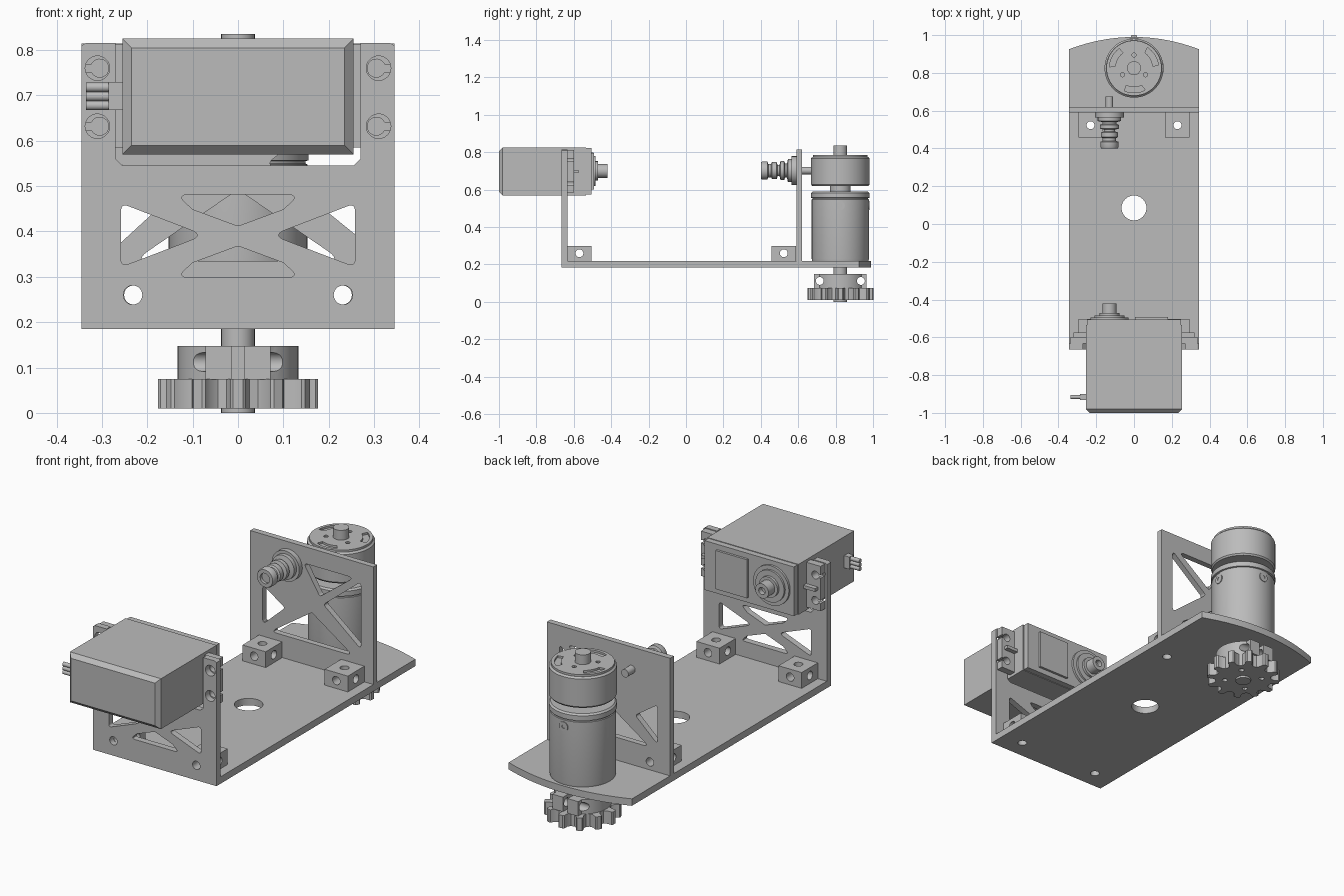
import bpy, bmesh, math
from mathutils import Vector, Matrix

cube = bpy.data.objects.get("Cube")
if cube:
    bpy.data.objects.remove(cube)

grey = bpy.data.materials.new("plain grey")
grey.use_nodes = True
colour = (0.5, 0.5, 0.5, 1)
grey.diffuse_color = colour
grey.node_tree.nodes["Principled BSDF"].inputs["Base Color"].default_value = colour

X, Y, Z = Vector((1, 0, 0)), Vector((0, 1, 0)), Vector((0, 0, 1))


def finish(name, bm, matrix=Matrix()):
    bmesh.ops.remove_doubles(bm, verts=bm.verts, dist=1e-5)
    bmesh.ops.recalc_face_normals(bm, faces=bm.faces)
    mesh = bpy.data.meshes.new(name)
    bm.to_mesh(mesh)
    bm.free()
    mesh.materials.clear()
    mesh.materials.append(grey)
    ob = bpy.data.objects.new(name, mesh)
    ob.matrix_world = matrix
    bpy.context.collection.objects.link(ob)
    return ob


def box(name, x, y, z, chamfer=0):
    """Box from ranges; chamfer trims the edges of its front face."""
    bm = bmesh.new()
    bmesh.ops.create_cube(bm, size=1)
    for v in bm.verts:
        v.co = [(a + b) / 2 + c * (b - a) for (a, b), c in zip((x, y, z), v.co)]
    if chamfer:
        front = [e for e in bm.edges if all(v.co.y < y[0] + 1e-4 for v in e.verts)]
        bmesh.ops.bevel(bm, geom=front, offset=chamfer, segments=1, affect='EDGES')
    return finish(name, bm)


def lathe(name, profile, loc, axis=Z, steps=48):
    """Turn (radius, height) points around an axis."""
    bm = bmesh.new()
    verts = [bm.verts.new((r, 0, h)) for r, h in profile]
    edges = [bm.edges.new(p) for p in zip(verts, verts[1:])]
    bmesh.ops.spin(bm, geom=verts + edges, cent=(0, 0, 0), axis=Z,
                   angle=math.tau, steps=steps)
    turn = axis.to_track_quat('Z', 'Y').to_matrix().to_4x4()
    return finish(name, bm, Matrix.Translation(loc) @ turn)


def rod(name, radius, length, loc, axis=Z):
    return lathe(name, [(0, 0), (radius, 0), (radius, length), (0, length)], loc, axis, 32)


def arc(cx, cy, r, start=0, end=360, n=32):
    step = (end - start) / n
    count = n if end - start == 360 else n + 1
    return [(cx + r * math.cos(math.radians(start + i * step)),
             cy + r * math.sin(math.radians(start + i * step))) for i in range(count)]


def rounded(points, r):
    out = []
    for i, p in enumerate(points):
        p = Vector(p)
        a = (Vector(points[i - 1]) - p).normalized()
        b = (Vector(points[(i + 1) % len(points)]) - p).normalized()
        t = r / math.tan(a.angle(b) / 2)
        for k in range(7):
            s = k / 6
            out.append(p + a * t * (1 - s) ** 2 + b * t * s ** 2)
    return out


def plate(name, outline, holes, low, high, upright=False):
    """Extruded flat profile, lying along z or standing along y."""
    curve = bpy.data.curves.new(name, 'CURVE')
    curve.dimensions, curve.fill_mode = '2D', 'BOTH'
    curve.extrude = (high - low) / 2
    for loop in [outline] + holes:
        spline = curve.splines.new('POLY')
        spline.points.add(len(loop) - 1)
        for point, co in zip(spline.points, loop):
            point.co = (co[0], co[1], 0, 1)
        spline.use_cyclic_u = True
    temp = bpy.data.objects.new(name + "_profile", curve)
    bpy.context.collection.objects.link(temp)
    dg = bpy.context.evaluated_depsgraph_get()
    mesh = bpy.data.meshes.new_from_object(temp.evaluated_get(dg))
    bm = bmesh.new()
    bm.from_mesh(mesh)
    bpy.data.objects.remove(temp)
    mid = (low + high) / 2
    place = Matrix.Translation(Y * mid) @ Matrix.Rotation(math.pi / 2, 4, 'X') if upright \
        else Matrix.Translation(Z * mid)
    bm.transform(place)
    return finish(name, bm)


def drill(ob, radius, length, holes):
    """Bore holes given as (centre, axis)."""
    for centre, axis in holes:
        cutter = rod("drill", radius, length, Vector(centre) - axis * length / 2, axis)
        mod = ob.modifiers.new("bore", 'BOOLEAN')
        mod.operation, mod.solver, mod.object = 'DIFFERENCE', 'EXACT', cutter
        dg = bpy.context.evaluated_depsgraph_get()
        mesh = bpy.data.meshes.new_from_object(ob.evaluated_get(dg))
        ob.modifiers.clear()
        ob.data = mesh
        bpy.data.objects.remove(cutter)


# Base plate with curved rear edge
W = 0.345
bracket_spots = [(s * 0.23, y) for s in (-1, 1) for y in (-0.57, 0.523)]
rear = [(W - 2 * W * i / 24, 0.99 - 0.065 * (1 - i / 12) ** 2) for i in range(25)]
plate("base_plate", [(-W, -0.665), (W, -0.665)] + rear,
      [arc(0, 0.085, 0.066)] + [arc(x, y, 0.022) for x, y in bracket_spots], 0.185, 0.22)

# Front plate with servo notch and braced windows
outline = [(-W, 0.186), (W, 0.186), (W, 0.81), (0.335, 0.816), (0.27, 0.816), (0.27, 0.56),
           (0.255, 0.545), (-0.255, 0.545), (-0.27, 0.56), (-0.27, 0.816), (-0.335, 0.816), (-W, 0.81)]
windows = []
for s in (-1, 1):
    windows.append(rounded([(s * 0.258, 0.322), (s * 0.258, 0.462), (s * 0.075, 0.392)], 0.012))
    windows += [arc(s * 0.31, z, 0.027) for z in (0.632, 0.76)]
    windows.append(arc(s * 0.232, 0.26, 0.021))
    z = 0.39 + s * 0.091
    windows.append(rounded([(-0.135, z), (0.135, z), (0.1, z - s * 0.032),
                            (0, 0.39 + s * 0.022), (-0.1, z - s * 0.032)], 0.01))
plate("front_plate", outline, windows, -0.665, -0.633, True)

# Rear plate with triangular windows
triangles = [[(-0.275, 0.36), (-0.275, 0.56), (-0.15, 0.475)],
             [(0.275, 0.38), (0.275, 0.72), (0.065, 0.55)],
             [(-0.23, 0.335), (0.23, 0.335), (0, 0.492)],
             [(-0.045, 0.73), (0.235, 0.73), (0.045, 0.585)]]
plate("rear_plate", [(-W, 0.215), (W, 0.215), (W, 0.815), (-W, 0.815)],
      [rounded(t, 0.012) for t in triangles] + [arc(s * 0.232, 0.26, 0.021) for s in (-1, 1)],
      0.59, 0.62, True)

# Corner brackets bored in three directions
for x, y in bracket_spots:
    block = box("corner_bracket", (x - 0.065, x + 0.065), (y - 0.066, y + 0.066), (0.219, 0.3))
    drill(block, 0.021, 0.2, [((x, y, 0.26), axis) for axis in (X, Y, Z)])

# Servo case, end cover and output shaft
box("servo_case", (-0.255, 0.255), (-1, -0.535), (0.57, 0.825), 0.02)
box("servo_end_cover", (-0.25, 0.25), (-0.535, -0.505), (0.573, 0.822))
box("servo_face_panel", (0.005, 0.18), (-0.505, -0.493), (0.6, 0.795))
lathe("servo_output", [(0, 0), (0.1, 0), (0.1, 0.012), (0.08, 0.012), (0.08, 0.022),
                       (0.052, 0.022), (0.052, 0.035), (0.037, 0.035), (0.037, 0.085),
                       (0.018, 0.085), (0.018, 0.06), (0, 0.06)], (-0.13, -0.506, 0.7), Y)

# Servo mounting ears with slots open to the outside
for s in (-1, 1):
    ear = [(s * 0.25, 0.585), (s * 0.335, 0.585)]
    for z in (0.632, 0.76):
        ear += [(s * 0.335, z - 0.008), (s * 0.322, z - 0.008)]
        ear += [(s * x, y) for x, y in reversed(arc(0.305, z, 0.02, 25, 335, 16))]
        ear += [(s * 0.322, z + 0.008), (s * 0.335, z + 0.008)]
    ear += [(s * 0.335, 0.812), (s * 0.25, 0.812)]
    plate("servo_ear", ear, [], -0.633, -0.598, True)
    box("servo_ear_rib", sorted((s * 0.25, s * 0.32)), (-0.6, -0.575), (0.688, 0.704))

# Servo lead plug
box("servo_lead_collar", (-0.285, -0.25), (-0.932, -0.9), (0.668, 0.73))
for i in (-1, 0, 1):
    rod("servo_lead_wire", 0.0105, 0.06, (-0.335, -0.916, 0.698 + i * 0.02), X)

# Stepped socket on the rear plate, with its rod behind
lathe("socket", [(0, 0.015), (0.026, 0.015), (0.026, 0), (0.044, 0), (0.048, 0.008), (0.048, 0.035),
                 (0.036, 0.04), (0.036, 0.055), (0.045, 0.06), (0.045, 0.085), (0.03, 0.09),
                 (0.03, 0.1), (0.05, 0.105), (0.05, 0.125), (0.038, 0.13), (0.038, 0.14),
                 (0.062, 0.145), (0.062, 0.165), (0.077, 0.165), (0.077, 0.19), (0, 0.19)],
      (-0.13, 0.4, 0.702), Y)
rod("socket_rod", 0.02, 0.06, (-0.13, 0.615, 0.702), Y)

# Motor body, neck, vented cap and shaft
MY = 0.825
lathe("motor_body", [(0, 0.215), (0.15, 0.215), (0.153, 0.23), (0.153, 0.548), (0.149, 0.55),
                     (0.149, 0.555), (0.156, 0.557), (0.156, 0.582), (0.148, 0.59), (0, 0.59)], (0, MY, 0), steps=64)
rod("motor_neck", 0.055, 0.06, (0, MY, 0.575))
lathe("motor_cap", [(0, 0.62), (0.15, 0.62), (0.156, 0.628), (0.156, 0.768), (0.147, 0.776), (0, 0.776)],
      (0, MY, 0), steps=64)
vents = []
for a in (30, 150, 270):
    vents.append(rounded(arc(0, MY, 0.13, a - 27, a + 27, 10)[::-1][:1]
                         + arc(0, MY, 0.13, a - 23, a + 23, 6)[::-1]
                         + arc(0, MY, 0.1, a - 24, a + 24, 6), 0.001))
    vents.append(arc(*arc(0, MY, 0.07, a + 60, a + 61, 1)[0], 0.011, n=12))
plate("motor_vent_disc", arc(0, MY, 0.146, n=64), vents, 0.775, 0.786)
rod("motor_top_boss", 0.037, 0.06, (0, MY, 0.775))
rod("motor_shaft", 0.037, 0.23, (0, MY, 0))
for d in (X, Y):
    lathe("motor_screw", [(0.009, 0), (0.009, 0.006), (0.024, 0.006), (0.024, 0)],
          Vector((0, MY, 0.515)) + d * 0.15, d, 20)

# Pinion gear below the plate
teeth = 12
gear = []
for i in range(teeth):
    for r, offset in ((0.135, -11), (0.15, -6.5), (0.172, -5.5), (0.177, -3.5),
                      (0.177, 3.5), (0.172, 5.5), (0.15, 6.5), (0.135, 11)):
        a = math.radians(i * 360 / teeth + offset)
        gear.append((r * math.cos(a), MY + r * math.sin(a)))
pilots = [arc(*arc(0, MY, 0.09, a, a + 1, 1)[0], 0.013, n=12) for a in (45, 135, 225, 315)]
plate("pinion_gear", gear, pilots, 0.01, 0.075)

# Split clamp hub with cross screws
half = [(0.013, -0.05), (0.013, -0.14), (0.072, -0.14), (0.072, -0.112)] + \
    arc(0, 0, 0.133, -57, 57, 20) + [(0.072, 0.112), (0.072, 0.14), (0.013, 0.14), (0.013, 0.05)]
hub_loop = half + [(-x, -y) for x, y in half]
hub = plate("clamp_hub", [(x, y + MY) for x, y in hub_loop], [], 0.074, 0.148)
drill(hub, 0.021, 0.4, [((0, MY + s * 0.11, 0.112), X) for s in (-1, 1)])

# Smooth round surfaces, keep hard edges
bpy.ops.object.select_all(action='DESELECT')
for ob in bpy.context.scene.objects:
    if ob.type == 'MESH':
        ob.select_set(True)
        bpy.context.view_layer.objects.active = ob
bpy.ops.object.shade_smooth_by_angle(angle=math.radians(30))
